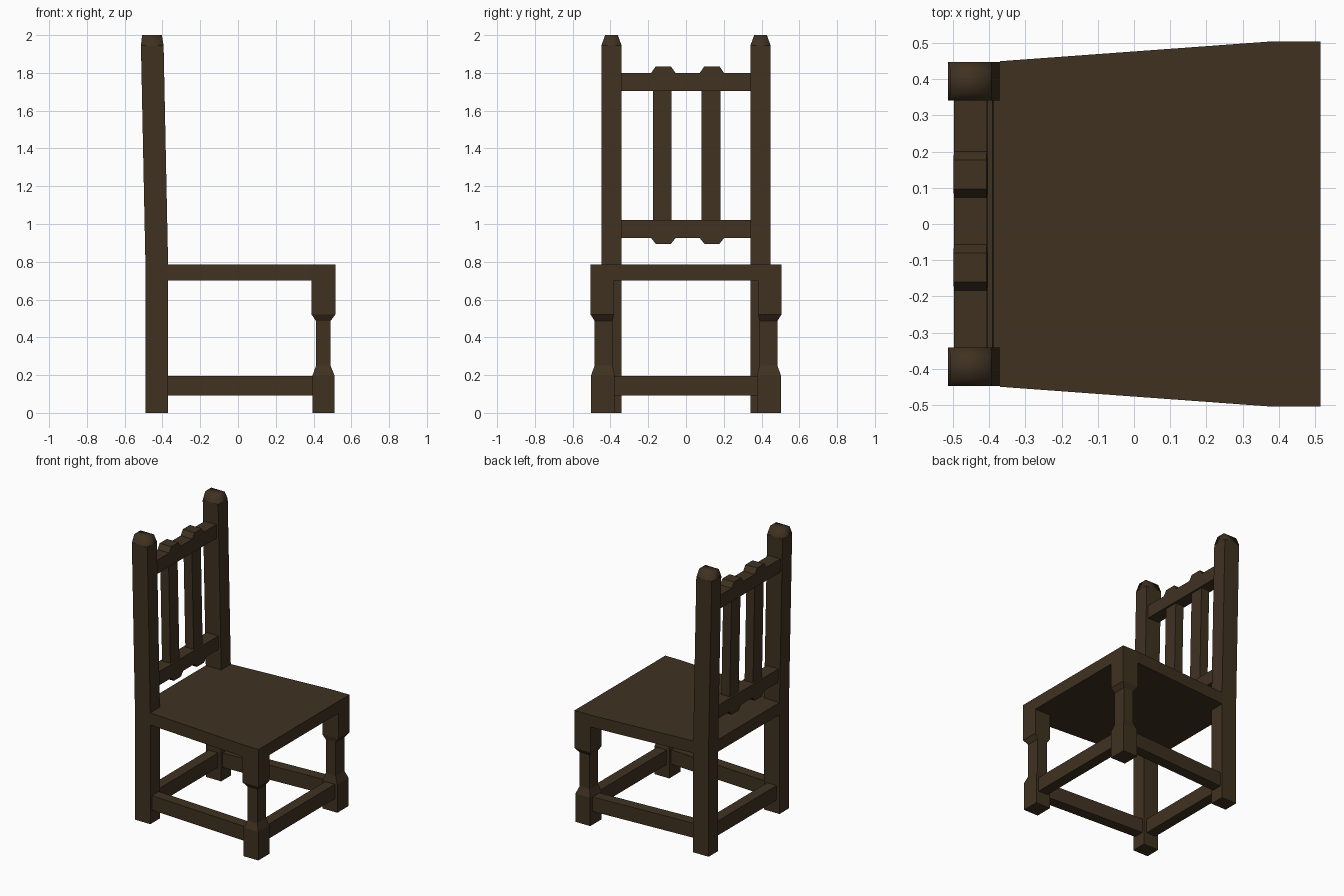
import bpy, bmesh

cube = bpy.data.objects.get("Cube")
if cube:
    bpy.data.objects.remove(cube, do_unlink=True)

wood = bpy.data.materials.new("dark_wood")
wood.use_nodes = True
colour = (0.050, 0.031, 0.015, 1)
wood.diffuse_color = colour
bsdf = next(n for n in wood.node_tree.nodes if n.type == 'BSDF_PRINCIPLED')
bsdf.inputs["Base Color"].default_value = colour
bsdf.inputs["Roughness"].default_value = 0.8

SEAT_TOP = 0.785


def lean(z):
    """Backward shift of the backrest at height z."""
    return -0.025 * max(0, z - SEAT_TOP) / (2 - SEAT_TOP)


def loft(name, rings, smooth_above=None):
    """Skin a stack of rings, each a list of points, and cap both ends."""
    bm = bmesh.new()
    loops = [[bm.verts.new(p) for p in ring] for ring in rings]
    for a, b in zip(loops, loops[1:]):
        for i in range(len(a)):
            j = (i + 1) % len(a)
            bm.faces.new((a[i], a[j], b[j], b[i]))
    bm.faces.new(loops[0][::-1])
    bm.faces.new(loops[-1])
    bmesh.ops.recalc_face_normals(bm, faces=bm.faces)
    if smooth_above is not None:
        for f in bm.faces:
            f.smooth = min(v.co.z for v in f.verts) > smooth_above
    mesh = bpy.data.meshes.new(name)
    bm.to_mesh(mesh)
    bm.free()
    mesh.materials.append(wood)
    obj = bpy.data.objects.new(name, mesh)
    bpy.context.collection.objects.link(obj)
    return obj


def rect(z, x0, x1, y0, y1):
    """Horizontal rectangle that follows the lean of the backrest."""
    d = lean(z)
    return [(x0 + d, y0, z), (x1 + d, y0, z), (x1 + d, y1, z), (x0 + d, y1, z)]


def bar(name, outline, z0=0.093, z1=0.195):
    """Horizontal plan outline raised between two heights."""
    return loft(name, [[(x, y, z) for x, y in outline] for z in (z0, z1)])


# Seat slab, notched around the rear posts
half = [(0.515, 0.505), (0.385, 0.505), (-0.37, 0.45), (-0.37, 0.342), (-0.49, 0.342)]
bar("seat", half + [(x, -y) for x, y in reversed(half)], 0.70, SEAT_TOP)

for side, s in (("left", 1), ("right", -1)):
    # Rear post with tapered, softly shaded tip
    post = [(0, -0.49, -0.37, 0.341, 0.448),
            (SEAT_TOP, -0.49, -0.37, 0.341, 0.448),
            (1.945, -0.49, -0.37, 0.341, 0.448),
            (2.0, -0.483, -0.378, 0.361, 0.428)]
    loft(side + "_rear_post",
         [rect(z, a, b, s * c, s * d) for z, a, b, c, d in post], 1.9)

    # Front leg with square blocks and a slimmer shaft
    leg = [(0, 0.395, 0.51, 0.378, 0.502),
           (0.20, 0.395, 0.51, 0.378, 0.502),
           (0.25, 0.413, 0.49, 0.388, 0.484),
           (0.487, 0.413, 0.49, 0.388, 0.484),
           (0.52, 0.39, 0.515, 0.382, 0.505),
           (0.70, 0.39, 0.515, 0.382, 0.505)]
    loft(side + "_front_leg",
         [[(x, s * y, z) for x, y in ((a, c), (b, c), (b, d), (a, d))]
          for z, a, b, c, d in leg])

    # Side stretcher, splayed like the seat
    bar(side + "_stretcher", [(-0.38, s * 0.355), (0.405, s * 0.40),
                              (0.405, s * 0.475), (-0.38, s * 0.43)])

# Front and rear stretchers
for name, x0, x1, w in (("front_stretcher", 0.415, 0.49, 0.39),
                        ("rear_stretcher", -0.468, -0.393, 0.35)):
    bar(name, [(x0, -w), (x1, -w), (x1, w), (x0, w)])

# Backrest rails with a pair of raised blocks on the outer edge
BUMPS = (-0.12, 0.137)


def rail(name, plain, edge, tip):
    outline = [(-0.345, plain), (-0.345, edge)]
    for c in BUMPS:
        outline += [(c - 0.064, edge), (c - 0.04, tip), (c + 0.04, tip), (c + 0.064, edge)]
    outline += [(0.345, edge), (0.345, plain)]
    loft(name, [[(x + lean(z), y, z) for y, z in outline] for x in (-0.477, -0.386)])


rail("top_rail", 1.705, 1.80, 1.835)
rail("lower_rail", 1.02, 0.925, 0.895)

# Upright slats
for i, c in enumerate((-0.126, 0.133)):
    loft("slat_%d" % (i + 1),
         [rect(z, -0.464, -0.399, c - 0.05, c + 0.05) for z in (1.01, 1.715)])
